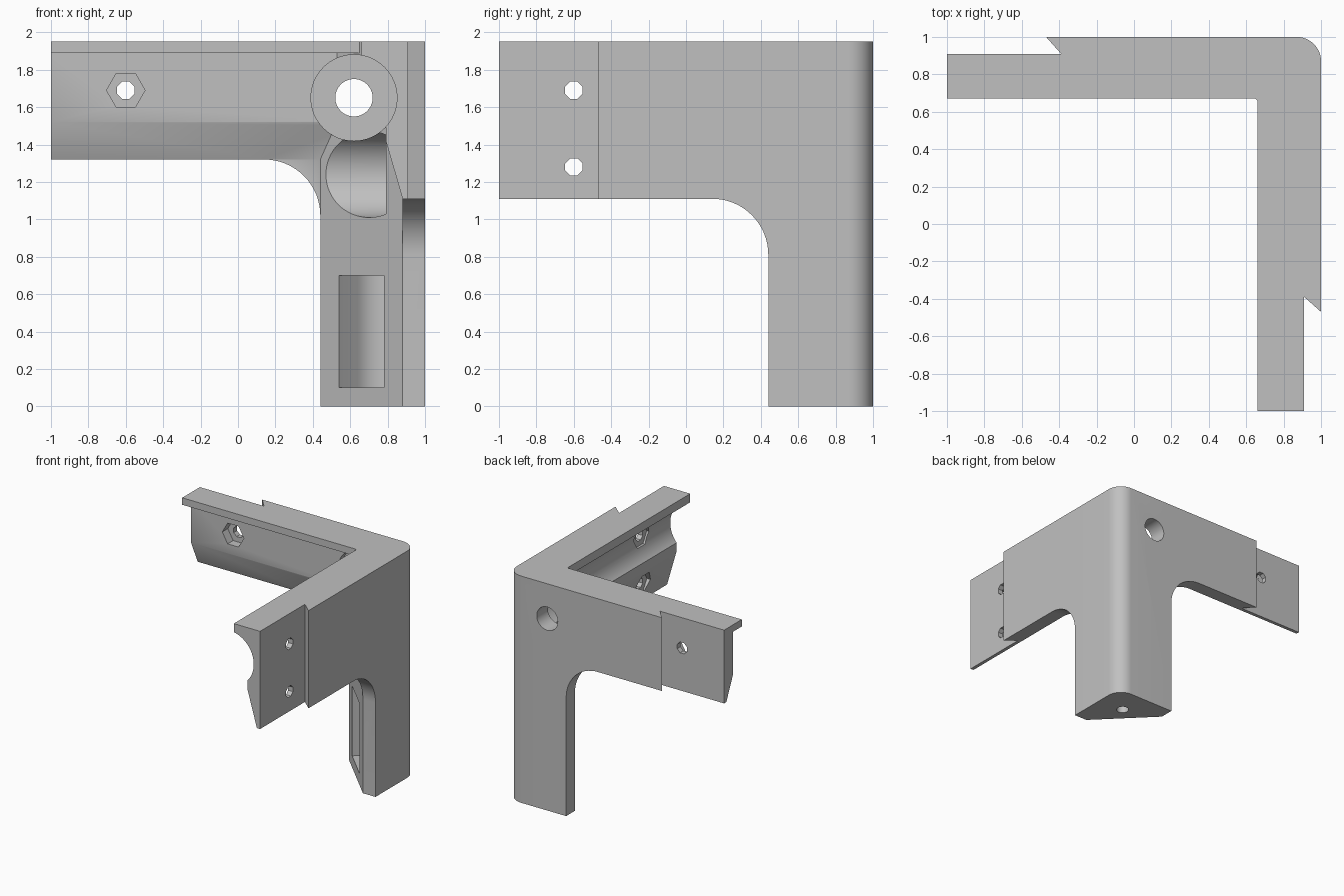
import bpy, bmesh, math
from mathutils import Vector

old = bpy.data.objects.get("Cube")
if old:
    bpy.data.objects.remove(old, do_unlink=True)

grey = bpy.data.materials.new("plain_grey")
grey.use_nodes = True
COLOUR = (0.53, 0.53, 0.53, 1)
grey.diffuse_color = COLOUR
grey.node_tree.nodes["Principled BSDF"].inputs["Base Color"].default_value = COLOUR


def prism(name, points, axis, start, end):
    """Extrude a 2D outline along x (outline yz), y (outline xz) or z (outline xy)."""
    def place(p, t):
        return {"x": (t, p[0], p[1]), "y": (p[0], t, p[1]), "z": (p[0], p[1], t)}[axis]
    bm = bmesh.new()
    face = bm.faces.new([bm.verts.new(place(p, start)) for p in points])
    grown = bmesh.ops.extrude_face_region(bm, geom=[face])
    shift = Vector(place((0, 0), end - start))
    verts = [g for g in grown["geom"] if isinstance(g, bmesh.types.BMVert)]
    bmesh.ops.translate(bm, verts=verts, vec=shift)
    bmesh.ops.recalc_face_normals(bm, faces=bm.faces)
    mesh = bpy.data.meshes.new(name)
    bm.to_mesh(mesh)
    bm.free()
    mesh.materials.append(grey)
    obj = bpy.data.objects.new(name, mesh)
    bpy.context.collection.objects.link(obj)
    return obj


def arc(cx, cy, r, a0, a1, n):
    return [(cx + r * math.cos(math.radians(a0 + (a1 - a0) * i / n)),
             cy + r * math.sin(math.radians(a0 + (a1 - a0) * i / n))) for i in range(n + 1)]


def ring(cx, cy, r, n, turn=0):
    return arc(cx, cy, r, turn, turn + 360, n)[:-1]


TOP = 1.95

# Corner leg with a diagonal inner face and a rounded outer edge
bracket = prism("corner_bracket",
                [(0.44, 0.88), (0.88, 0.44), (1, 0.44)] + arc(0.87, 0.87, 0.13, 0, 90, 12) + [(0.44, 1)],
                "z", 0, TOP)


def skin(low):
    """Outer wall outline of an arm, filleted into the leg."""
    return ([(-1, TOP), (-1, low)] + arc(0.14, low - 0.3, 0.3, 90, 0, 16)
            + [(0.44, 0), (0.87, 0), (0.87, TOP)])


# Arms: outer wall plus flanged, chamfered inner section
solids = [
    prism("back_wall", skin(1.32), "y", 0.88, 1),
    prism("back_arm", [(0.67, TOP), (0.67, 1.89), (0.79, 1.89), (0.79, 1.52),
                       (0.88, 1.32), (0.95, 1.32), (0.95, TOP)], "x", -1, 0.87),
    prism("side_wall", skin(1.11), "x", 0.88, 1),
    prism("side_arm", [(0.66, TOP), (0.66, 1.87), (0.79, 1.49), (0.79, 1.42),
                       (0.88, 1.11), (0.95, 1.11), (0.95, TOP)], "y", -1, 0.87),
]

# Undercut steps that thin the arm ends
step = [(-1.2, 0.91), (-0.39, 0.91), (-0.47, 1), (-0.47, 1.2), (-1.2, 1.2)]
cutters = [
    prism("back_step", step, "z", -0.1, 2.1),
    prism("side_step", [(b, a) for a, b in step], "z", -0.1, 2.1),
    # Rod channels and the bolt hole in the back wall
    prism("side_channel", ring(0.62, 1.65, 0.23, 64), "y", -1.2, 0.85),
    prism("back_channel", ring(0.62, 1.24, 0.23, 64), "x", 0.2, 0.79),
    prism("bolt_hole", ring(0.62, 1.65, 0.1, 40), "y", 0.7, 1.2),
    # Nut pocket and foot hole in the leg
    prism("leg_pocket", [(0.44, 0.68), (0.68, 0.44)] + arc(0.76, 0.76, 0.17, -45, 135, 20),
          "z", 0.1, 0.7),
    prism("foot_hole", ring(0.76, 0.76, 0.05, 16), "z", -0.1, 0.2),
]

# Screw holes with hexagonal nut pockets
for axis, height, inner in (("y", 1.69, 0.7), ("x", 1.69, 0.7), ("x", 1.28, 0.7)):
    cutters.append(prism("screw_hole", ring(-0.6, height, 0.05, 8, 22.5), axis, 0.6, 1.1))
    cutters.append(prism("nut_pocket", ring(-0.6, height, 0.103, 6), axis, inner, 0.865))

for tool, mode in [(s, "UNION") for s in solids] + [(c, "DIFFERENCE") for c in cutters]:
    mod = bracket.modifiers.new(tool.name, "BOOLEAN")
    mod.operation = mode
    mod.solver = "EXACT"
    mod.object = tool
    tool.hide_render = True

# Bake the modifiers, then drop the helper solids
bpy.context.view_layer.update()
graph = bpy.context.evaluated_depsgraph_get()
final = bpy.data.meshes.new_from_object(bracket.evaluated_get(graph))
bracket.modifiers.clear()
bracket.data = final
for tool in solids + cutters:
    bpy.data.objects.remove(tool, do_unlink=True)
final.materials.clear()
final.materials.append(grey)
for poly in final.polygons:
    poly.material_index = 0

bpy.ops.object.select_all(action="DESELECT")
bracket.select_set(True)
bpy.context.view_layer.objects.active = bracket
bpy.ops.object.shade_smooth_by_angle(angle=math.radians(25))
